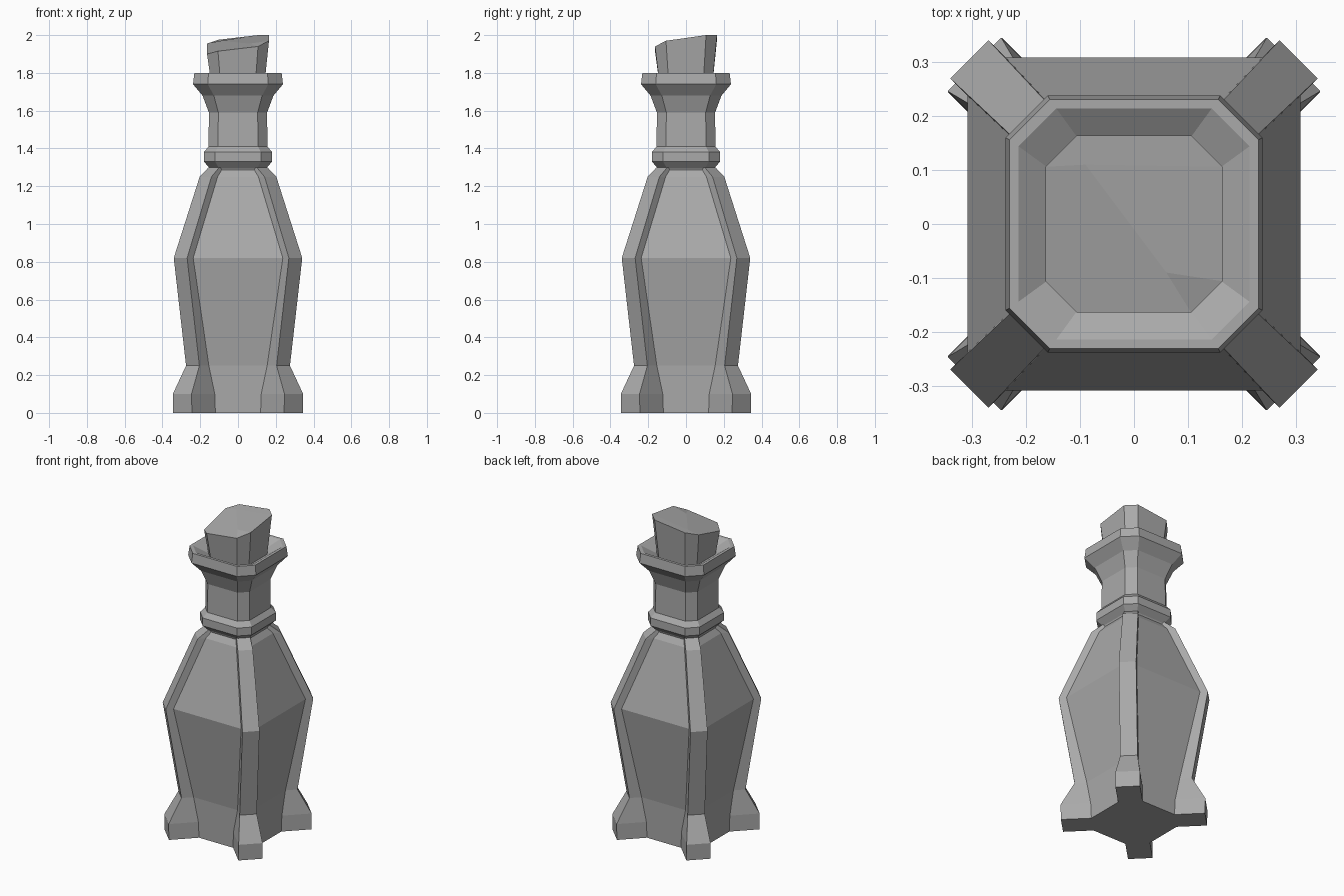
import bpy, bmesh, math

if "Cube" in bpy.data.objects:
    bpy.data.objects.remove(bpy.data.objects["Cube"])

grey = bpy.data.materials.new("dark_grey")
grey.diffuse_color = (0.4, 0.4, 0.4, 1)
grey.use_nodes = True
grey.node_tree.nodes["Principled BSDF"].inputs["Base Color"].default_value = grey.diffuse_color


def finish(name, bm):
    """Turn a bmesh into a flat-shaded grey object."""
    bmesh.ops.recalc_face_normals(bm, faces=bm.faces)
    me = bpy.data.meshes.new(name)
    bm.to_mesh(me)
    bm.free()
    me.materials.append(grey)
    ob = bpy.data.objects.new(name, me)
    bpy.context.collection.objects.link(ob)
    return ob


def skin(rings, cap_end=True):
    """Skin a stack of equally sized point rings."""
    bm = bmesh.new()
    loops = [[bm.verts.new(p) for p in ring] for ring in rings]
    n = len(loops[0])
    for a, b in zip(loops, loops[1:]):
        for i in range(n):
            j = (i + 1) % n
            bm.faces.new((a[i], a[j], b[j], b[i]))
    bm.faces.new(loops[0][::-1])
    if cap_end:
        bm.faces.new(loops[-1])
    return bm, loops[-1]


def octagon(h, c, z):
    """Square of half width h with corners cut back by c."""
    k = h - c
    return [(k, -h, z), (h, -k, z), (h, k, z), (k, h, z),
            (-k, h, z), (-h, k, z), (-h, -k, z), (-k, -h, z)]


# Bottle body: square with corners cut under the ribs
body = [(0.22, 0), (0.225, 0.25), (0.308, 0.82), (0.17, 1.25), (0.135, 1.30)]
finish("bottle_body", skin([octagon(h, 0.055, z) for h, z in body])[0])

# Neck with collar ring and flared lip with a shallow funnel
neck = [(0.14, 0.045, 1.27), (0.148, 0.047, 1.295), (0.181, 0.06, 1.33),
        (0.181, 0.06, 1.38), (0.156, 0.05, 1.41), (0.154, 0.05, 1.59),
        (0.188, 0.06, 1.68), (0.238, 0.078, 1.74), (0.231, 0.075, 1.80),
        (0.214, 0.07, 1.80), (0.14, 0.05, 1.75)]
finish("bottle_neck", skin([octagon(h, c, z) for h, c, z in neck])[0])

# Corner ribs ending in wider feet: outer radius, half width, height
rib = [(0.416, 0.071, 0), (0.418, 0.070, 0.10), (0.339, 0.050, 0.25),
       (0.431, 0.050, 0.82), (0.243, 0.044, 1.25), (0.180, 0.040, 1.30)]
for i, side in enumerate(("back_right", "back_left", "front_left", "front_right")):
    rings = [[(0.1, -w, z), (r, -w, z), (r, w, z), (0.1, w, z)] for r, w, z in rib]
    ob = finish("rib_" + side, skin(rings)[0])
    ob.rotation_euler.z = math.radians(45 + 90 * i)

# Cork: slightly tapered plug with an uneven, creased top
top_z = [1.94, 1.97, 2.0, 2.0, 1.975, 1.955, 1.90, 1.915]
cork_top = [(x, y, z) for (x, y, _), z in zip(octagon(0.164, 0.058, 0), top_z)]
bm, t = skin([octagon(0.138, 0.048, 1.72), cork_top], cap_end=False)
a = bm.verts.new((-0.09, 0.11, 1.97))
b = bm.verts.new((0.06, -0.09, 1.955))
for f in ((a, t[2], t[3], t[4], t[5]), (a, b, t[1], t[2]),
          (b, t[0], t[1]), (a, t[5], t[6], t[7], t[0], b)):
    bm.faces.new(f)
finish("cork", bm)
